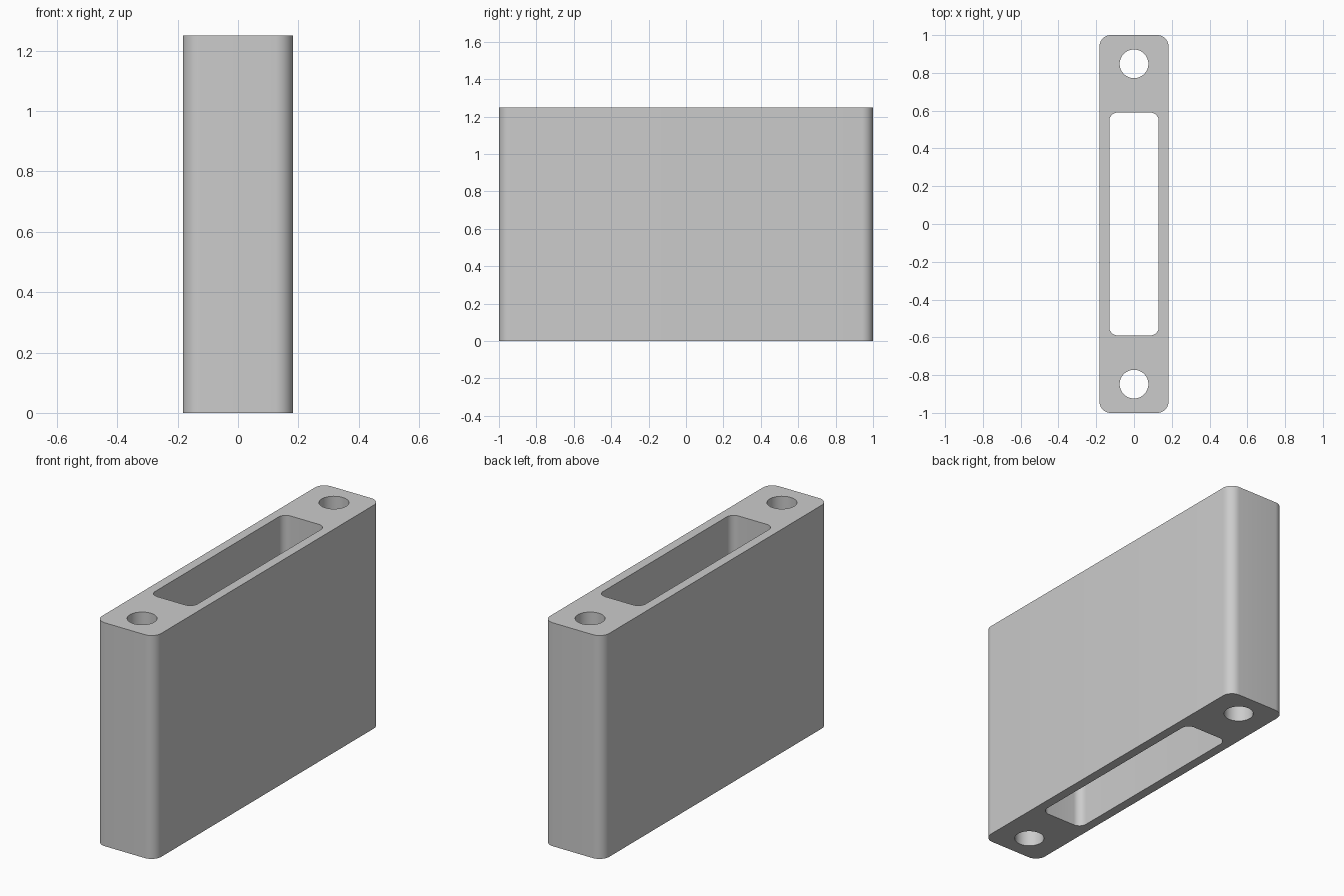
import bpy
import bmesh
from math import cos, sin, pi, radians

HEIGHT = 1.25

if "Cube" in bpy.data.objects:
    bpy.data.objects.remove(bpy.data.objects["Cube"], do_unlink=True)


def rounded_rect(half_x, half_y, radius, steps=10):
    """Closed outline of a rectangle with rounded corners."""
    points = []
    for corner, (sx, sy) in enumerate([(1, 1), (-1, 1), (-1, -1), (1, -1)]):
        for i in range(steps + 1):
            a = (corner + i / steps) * pi / 2
            points.append((sx * (half_x - radius) + radius * cos(a),
                           sy * (half_y - radius) + radius * sin(a)))
    return points


def circle(cy, radius, sides=48):
    return [(radius * cos(2 * pi * i / sides), cy + radius * sin(2 * pi * i / sides))
            for i in range(sides)]


# Plain grey material
grey = bpy.data.materials.new("grey")
grey.use_nodes = True
colour = (0.6, 0.6, 0.6, 1)
grey.diffuse_color = colour
grey.node_tree.nodes["Principled BSDF"].inputs["Base Color"].default_value = colour

# Outer wall, central slot and the two screw holes
outlines = [
    rounded_rect(0.183, 1.0, 0.06),
    rounded_rect(0.131, 0.59, 0.045),
    circle(0.848, 0.076),
    circle(-0.848, 0.076),
]

# Fill the profile around its openings, then extrude it to full height
bm = bmesh.new()
edges = []
for outline in outlines:
    verts = [bm.verts.new((x, y, 0)) for x, y in outline]
    edges += [bm.edges.new((v, verts[i - 1])) for i, v in enumerate(verts)]
bmesh.ops.triangle_fill(bm, use_beauty=True, use_dissolve=False, edges=edges,
                        normal=(0, 0, 1))
result = bmesh.ops.extrude_face_region(bm, geom=bm.faces[:], use_keep_orig=True)
top = [g for g in result["geom"] if isinstance(g, bmesh.types.BMVert)]
bmesh.ops.translate(bm, verts=top, vec=(0, 0, HEIGHT))
bmesh.ops.recalc_face_normals(bm, faces=bm.faces[:])

mesh = bpy.data.meshes.new("spacer_block")
bm.to_mesh(mesh)
bm.free()
mesh.materials.append(grey)
block = bpy.data.objects.new("spacer_block", mesh)
bpy.context.collection.objects.link(block)

# Smooth rounded walls with crisp rims
bpy.ops.object.select_all(action="DESELECT")
block.select_set(True)
bpy.context.view_layer.objects.active = block
bpy.ops.object.shade_smooth_by_angle(angle=radians(30))
